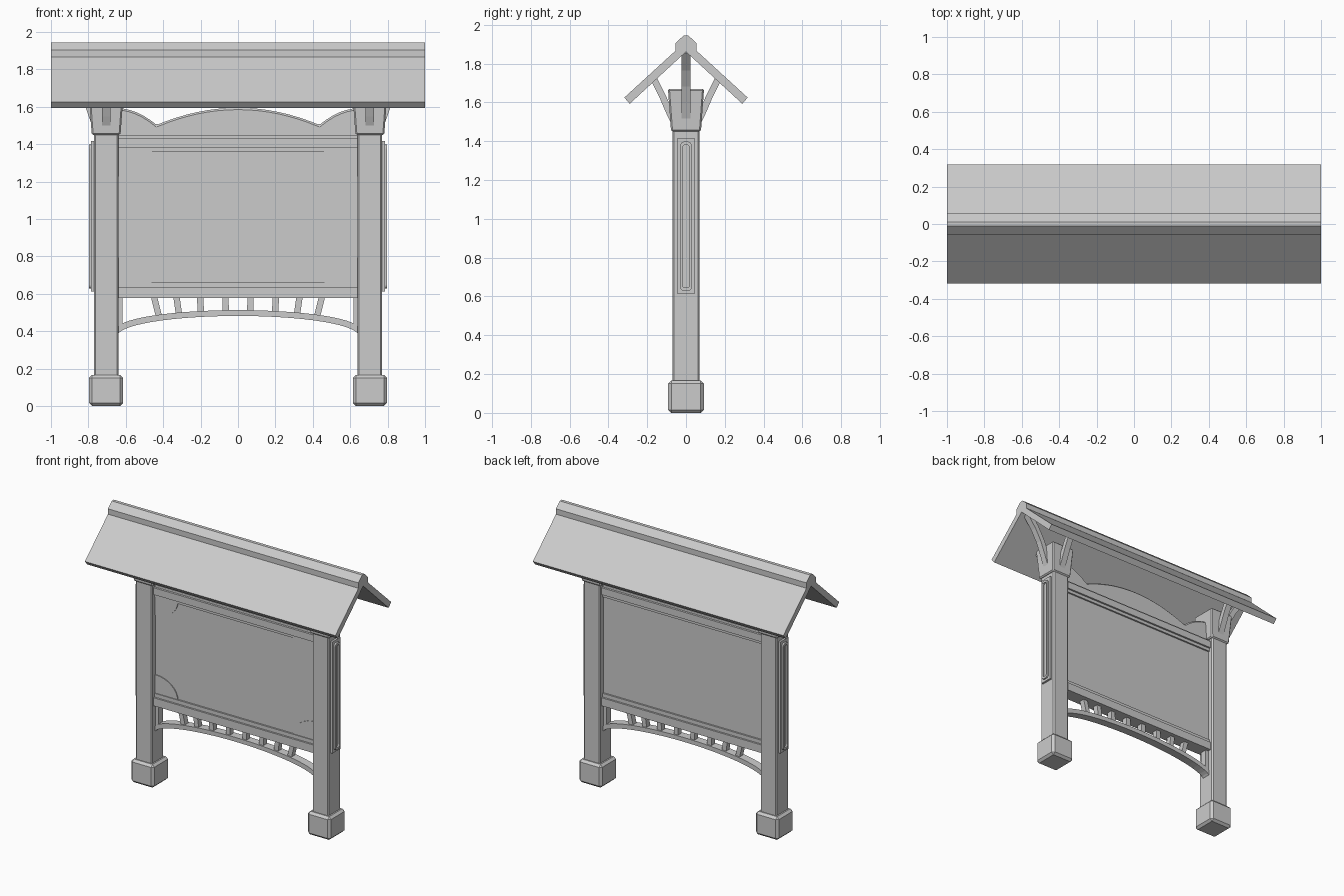
import bpy, bmesh, math
from mathutils import Vector

if "Cube" in bpy.data.objects:
    bpy.data.objects.remove(bpy.data.objects["Cube"])


def finish(name, bm, bevel=0.0):
    bmesh.ops.recalc_face_normals(bm, faces=bm.faces)
    me = bpy.data.meshes.new(name)
    bm.to_mesh(me)
    bm.free()
    ob = bpy.data.objects.new(name, me)
    bpy.context.collection.objects.link(ob)
    if bevel:
        m = ob.modifiers.new("bevel", 'BEVEL')
        m.width, m.segments, m.limit_method = bevel, 1, 'ANGLE'
        m.angle_limit = math.radians(40)
    return ob


def prism(name, pts, axis, lo, hi, bevel=0.0):
    """Extrude a 2D outline along an axis; outline is (y,z), (x,z) or (x,y)."""
    place = {'x': lambda a, b, d: (d, a, b),
             'y': lambda a, b, d: (a, d, b),
             'z': lambda a, b, d: (a, b, d)}[axis]
    bm = bmesh.new()
    rings = [[bm.verts.new(place(a, b, d)) for a, b in pts] for d in (lo, hi)]
    n = len(pts)
    for r in rings:
        bm.faces.new(r)
    for i in range(n):
        j = (i + 1) % n
        bm.faces.new((rings[0][i], rings[0][j], rings[1][j], rings[1][i]))
    return finish(name, bm, bevel)


def box(name, x0, x1, y0, y1, z0, z1, bevel=0.0):
    return prism(name, [(x0, y0), (x1, y0), (x1, y1), (x0, y1)], 'z', z0, z1, bevel)


def ring(name, outer, inner, lo, hi):
    """Hollow moulding: two matching (y,z) outlines extruded along x."""
    bm = bmesh.new()
    loops = [[bm.verts.new((d, a, b)) for a, b in p]
             for p, d in ((outer, lo), (outer, hi), (inner, hi), (inner, lo))]
    n = len(outer)
    for k in range(4):
        a, b = loops[k], loops[(k + 1) % 4]
        for i in range(n):
            j = (i + 1) % n
            bm.faces.new((a[i], a[j], b[j], b[i]))
    return finish(name, bm)


def ribbon(path, w):
    """Closed outline of a band of thickness w around a 2D path."""
    left, right = [], []
    for i, p in enumerate(path):
        a, b = Vector(path[max(i - 1, 0)]), Vector(path[min(i + 1, len(path) - 1)])
        t = (b - a).normalized()
        off = Vector((-t.y, t.x)) * w / 2
        left.append(tuple(Vector(p) + off))
        right.append(tuple(Vector(p) - off))
    return left + right[::-1]


def rounded(hy, z0, z1, r, seg=4):
    pts = []
    for cy, cz, a0 in ((hy - r, z1 - r, 0), (r - hy, z1 - r, 90),
                       (r - hy, z0 + r, 180), (hy - r, z0 + r, 270)):
        for i in range(seg + 1):
            a = math.radians(a0 + 90 * i / seg)
            pts.append((cy + r * math.cos(a), cz + r * math.sin(a)))
    return pts


# Roof slabs and ridge cap
for s, side in ((-1, "front"), (1, "back")):
    prism(f"roof_slab_{side}", [(0, 1.861), (s * .29, 1.593), (s * .318, 1.625), (0, 1.916)],
          'x', -1, 1)
half = [(.012, 1.945), (.055, 1.905), (.055, 1.866), (.02, 1.88)]
prism("ridge_cap", half + [(-y, z) for y, z in half[::-1]], 'x', -1, 1)

# Posts with bases, capitals, braces and side mouldings
PX = .705
for s, side in ((-1, "left"), (1, "right")):
    c = s * PX
    box(f"post_{side}", c - .065, c + .065, -.069, .069, .1, 1.5, .008)
    box(f"base_{side}", c - .091, c + .091, -.092, .092, 0, .167, .016)
    bm = bmesh.new()
    lo, hi = [[bm.verts.new((c + a * h, b * h, z)) for a, b in ((-1, -1), (1, -1), (1, 1), (-1, 1))]
              for h, z in ((.077, 1.45), (.093, 1.67))]
    bm.faces.new(lo)
    bm.faces.new(hi)
    for i in range(4):
        j = (i + 1) % 4
        bm.faces.new((lo[i], lo[j], hi[j], hi[i]))
    finish(f"capital_{side}", bm, .008)
    # eave braces front and back
    for t, way in ((-1, "front"), (1, "back")):
        path = [(t * .062, 1.5), (t * .088, 1.555), (t * .12, 1.63), (t * .166, 1.722)]
        prism(f"eave_brace_{side}_{way}", ribbon(path, .034), 'x', c - .022, c + .022)
    # curved brace out to the ridge
    path = [(s * .765, 1.51), (s * .797, 1.6), (s * .832, 1.69), (s * .88, 1.775), (s * .95, 1.865)]
    prism(f"ridge_brace_{side}", ribbon(path, .036), 'y', -.022, .022)
    # outer face plate and rounded moulding
    x0, x1, x2 = s * .765, s * .785, s * .797
    prism(f"side_plate_{side}", [(-.045, .612), (.045, .612), (.045, 1.417), (-.045, 1.417)],
          'x', x0, x1)
    ring(f"side_moulding_{side}", rounded(.029, .628, 1.398, .02),
         rounded(.017, .645, 1.381, .012), x1 - s * .003, x2)

# Notice panel
box("notice_panel", -.65, .65, -.025, .025, .6, 1.43)

# Stepped rails
for name, steps in (("top_rail", ((1.358, 1.38, .037), (1.38, 1.43, .05), (1.43, 1.446, .035))),
                    ("bottom_rail", ((.578, .636, .05), (.636, .663, .037)))):
    right = [p for z0, z1, h in steps for p in ((h, z0), (h, z1))]
    prism(name, right + [(-y, z) for y, z in right[::-1]], 'x', -.65, .65)

# Quarter-round corner plates on the front of the panel
for sx in (-1, 1):
    for z, sz in ((.655, 1), (1.366, -1)):
        pts = [(sx * .64, z)]
        for i in range(9):
            a = math.pi / 2 * i / 8
            pts.append((sx * (.64 - .18 * math.cos(a)), z + sz * .14 * math.sin(a)))
        prism("corner_plate", pts, 'y', -.031, -.02)

# Scalloped crest board
crest = []
for i in range(7):
    u = i / 6
    crest.append((-.65 + .215 * u, 1.593 - .09 * u ** 2))
for i in range(1, 9):
    x = -.435 + .435 * i / 8
    crest.append((x, 1.595 - .092 * (x / .435) ** 2))
crest += [(-x, z) for x, z in crest[-2::-1]]
prism("crest_board", [(-.65, 1.43)] + crest + [(.65, 1.43)], 'y', -.022, .022, .01)

# Lower arch, slats and end battens
N = 28
ang = [math.pi * i / N for i in range(N + 1)]
low = [(-.645 * math.cos(a), .375 + .107 * math.sin(a)) for a in ang]
top = [(-.645 * math.cos(a), .413 + .1 * math.sin(a)) for a in ang]
prism("lower_arch", low + top[::-1], 'y', -.03, .03)
for s in (-1, 1):
    for xt, xb in ((.067, .066), (.203, .198), (.33, .315), (.45, .422)):
        zb = .395 + .105 * math.sqrt(1 - (xb / .645) ** 2)
        prism("slat", [(s * (xt - .017), .59), (s * (xt + .017), .59),
                       (s * (xb + .017), zb), (s * (xb - .017), zb)], 'y', -.02, .02)
    x0, x1 = sorted((s * .645, s * .617))
    box("end_batten", x0, x1, -.025, .025, .41, .59)
